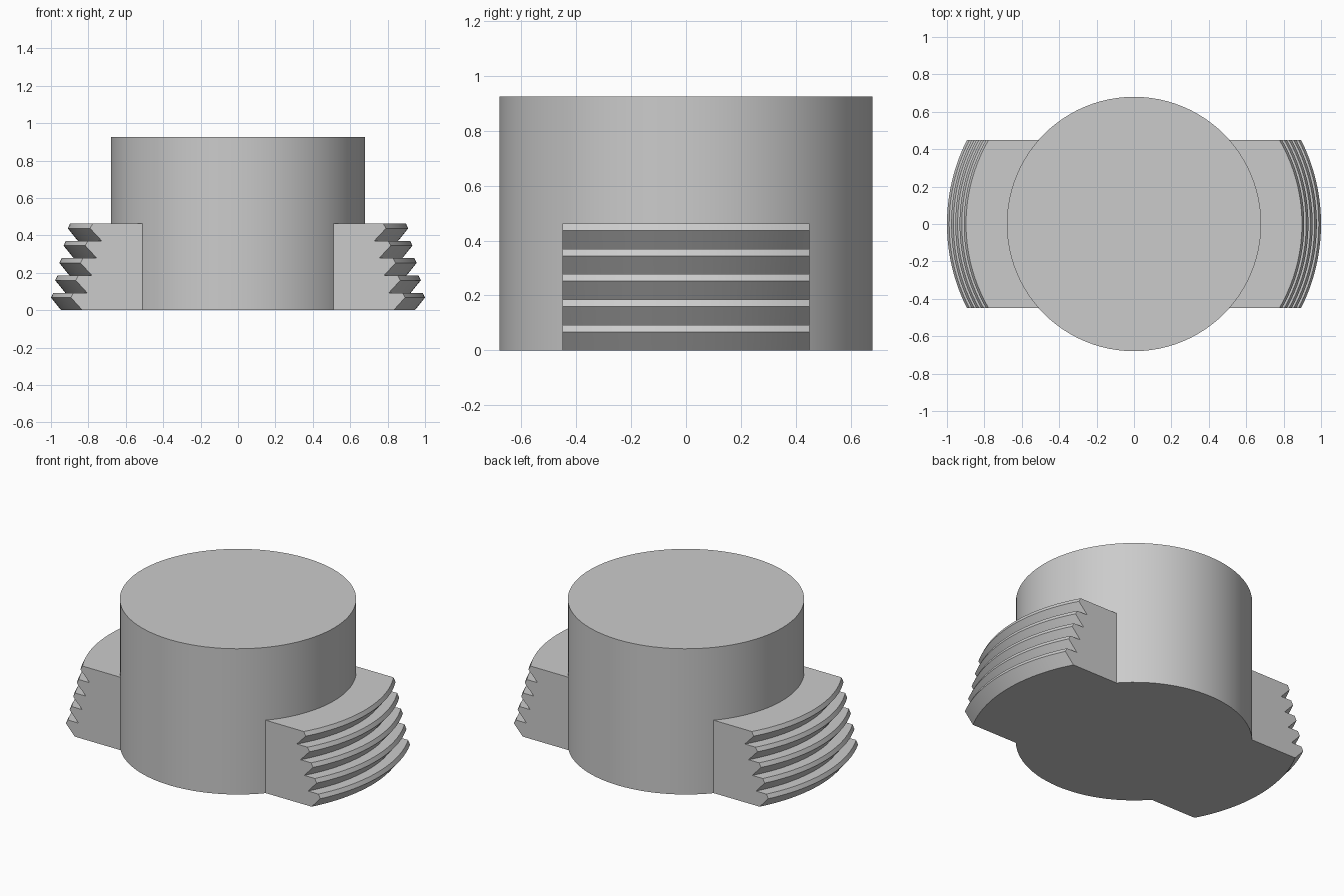
import bpy
import bmesh
from math import sqrt, radians

cube = bpy.data.objects.get("Cube")
if cube:
    bpy.data.objects.remove(cube, do_unlink=True)

BODY_R, BODY_H = 0.68, 0.925
HALF_WIDTH = 0.45
PITCH, TAPER, TEETH = 0.0925, 0.0225, 5
ARC_STEPS = 28

# Single plain grey
grey = bpy.data.materials.new("plain_grey")
grey.use_nodes = True
grey.diffuse_color = (0.6, 0.6, 0.6, 1)
grey.node_tree.nodes["Principled BSDF"].inputs["Base Color"].default_value = (0.6, 0.6, 0.6, 1)


def finish(name, bm):
    bmesh.ops.recalc_face_normals(bm, faces=bm.faces)
    mesh = bpy.data.meshes.new(name)
    bm.to_mesh(mesh)
    bm.free()
    mesh.materials.append(grey)
    obj = bpy.data.objects.new(name, mesh)
    bpy.context.collection.objects.link(obj)
    bpy.ops.object.select_all(action='DESELECT')
    obj.select_set(True)
    bpy.context.view_layer.objects.active = obj
    bpy.ops.object.shade_smooth_by_angle(angle=radians(25))
    return obj


def lug_profile():
    """Radius and height of the stepped, saw-toothed lug section."""
    points = [(BODY_R - 0.002, 0)]
    for i in range(TEETH):
        inset, z = i * TAPER, i * PITCH
        points += [(0.946 - inset, z),            # root
                   (1.0 - inset, z + 0.067),      # tip
                   (0.988 - inset, z + PITCH)]    # bevelled top edge
    points.append((BODY_R - 0.002, TEETH * PITCH))
    return points


def toothed_lug(name, side):
    """Sweep the section around the body axis between two flat ends."""
    bm = bmesh.new()
    rings = []
    for step in range(ARC_STEPS + 1):
        y = HALF_WIDTH * (2 * step / ARC_STEPS - 1)
        rings.append([bm.verts.new((side * sqrt(r * r - y * y), y, z))
                      for r, z in lug_profile()])
    for a, b in zip(rings, rings[1:]):
        for i in range(len(a)):
            j = (i + 1) % len(a)
            bm.faces.new((a[i], a[j], b[j], b[i]))
    bm.faces.new(rings[0])
    bm.faces.new(rings[-1])
    return finish(name, bm)


# Round body
bm = bmesh.new()
bmesh.ops.create_cone(bm, cap_ends=True, segments=96,
                      radius1=BODY_R, radius2=BODY_R, depth=BODY_H)
bmesh.ops.translate(bm, verts=bm.verts, vec=(0, 0, BODY_H / 2))
finish("round_body", bm)

# Toothed lugs on both sides
toothed_lug("left_toothed_lug", 1)
toothed_lug("right_toothed_lug", -1)
